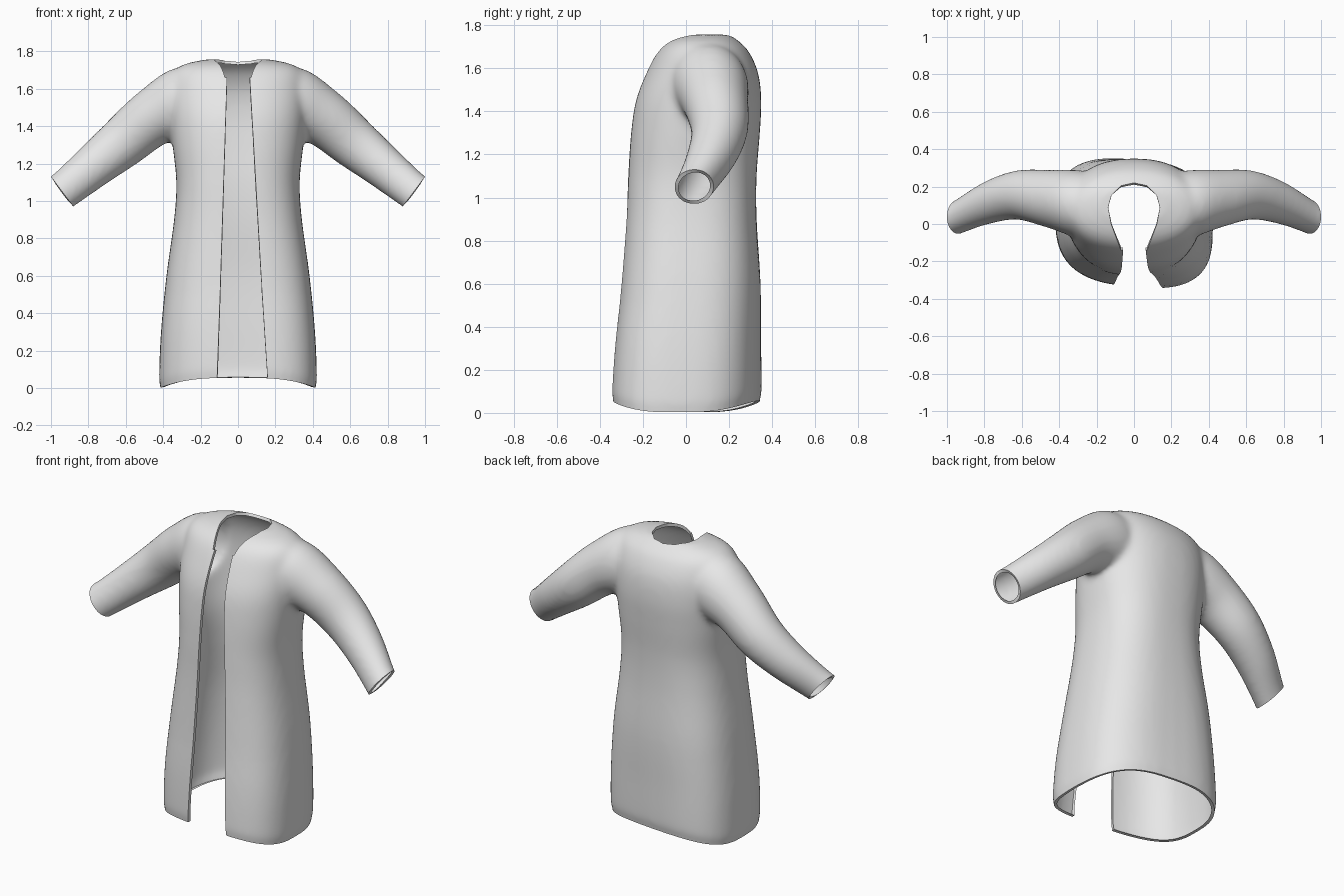
import bpy, bmesh, math
from mathutils import Vector

if "Cube" in bpy.data.objects:
    bpy.data.objects.remove(bpy.data.objects["Cube"])


def smooth_path(keys, steps=5):
    """Catmull-Rom resampling of a list of equal-length tuples."""
    out = []
    for i in range(len(keys) - 1):
        a, b, c, d = (Vector(keys[min(max(k, 0), len(keys) - 1)]) for k in (i - 1, i, i + 1, i + 2))
        for s in range(steps):
            t = s / steps
            out.append(0.5 * (2 * b + (c - a) * t + (2 * a - 5 * b + 4 * c - d) * t * t
                              + (3 * b - a - 3 * c + d) * t ** 3))
    return out + [Vector(keys[-1])]


def loft(bm, rings):
    """Closed solid through rings of points."""
    loops = [[bm.verts.new(p) for p in ring] for ring in rings]
    n = len(loops[0])
    for a, b in zip(loops, loops[1:]):
        for i in range(n):
            bm.faces.new((a[i], a[(i + 1) % n], b[(i + 1) % n], b[i]))
    bm.faces.new(loops[0][::-1])
    bm.faces.new(loops[-1])


def spow(v, e):
    return math.copysign(abs(v) ** e, v)


def to_object(bm, name):
    bmesh.ops.recalc_face_normals(bm, faces=bm.faces)
    mesh = bpy.data.meshes.new(name)
    bm.to_mesh(mesh)
    bm.free()
    ob = bpy.data.objects.new(name, mesh)
    bpy.context.collection.objects.link(ob)
    return ob


ANGLES = [2 * math.pi * i / 48 for i in range(48)]
bm = bmesh.new()

# Body: height, half width, front y, back y, squareness
BODY = [(-0.15, .40, -.32, .325, 2.8), (0.0, .415, -.332, .335, 2.8), (.06, .422, -.337, .345, 2.8),
        (.3, .412, -.325, .345, 2.8), (.6, .383, -.30, .345, 2.7), (.9, .342, -.28, .328, 2.6),
        (1.1, .33, -.272, .328, 2.5), (1.3, .35, -.258, .343, 2.4), (1.45, .365, -.235, .35, 2.3),
        (1.58, .37, -.185, .335, 2.2), (1.68, .35, -.13, .29, 2.2), (1.73, .29, -.07, .24, 2.2),
        (1.757, .17, .01, .2, 2.2)]
rings = []
for z, hw, yf, yb, e in smooth_path(BODY):
    cy, ry = (yf + yb) / 2, (yb - yf) / 2
    shear = 0.09 * max(0, 1 - max(z, 0) / 1.1)      # lower part hangs slightly twisted
    ring = []
    for a in ANGLES:
        x = hw * spow(math.cos(a), 2 / e)
        ring.append((x, cy + ry * spow(math.sin(a), 2 / e) - shear * x, z))
    rings.append(ring)
loft(bm, rings)

# Sleeves: centre x, y, z, radius in the hanging plane, radius in y
SLEEVE = [(.12, .09, 1.58, .13, .14), (.28, .105, 1.53, .19, .18), (.455, .135, 1.445, .155, .155),
          (.62, .155, 1.31, .137, .132), (.78, .115, 1.18, .117, .115), (.94, .038, 1.05, .102, .092),
          (1.06, -.02, .96, .1, .09)]
path = smooth_path(SLEEVE)
for side in (-1, 1):
    rings = []
    for i, (x, y, z, r, ry) in enumerate(path):
        p, q = path[max(i - 1, 0)], path[min(i + 1, len(path) - 1)]
        d = Vector((q[0] - p[0], 0, q[2] - p[2])).normalized()
        rings.append([(side * (x - d.z * r * math.cos(a)), y + ry * math.sin(a),
                       z + d.x * r * math.cos(a)) for a in ANGLES])
    loft(bm, rings)

# Fuse body and sleeves into one smooth skin
solid = to_object(bm, "coat_solid")
mod = solid.modifiers.new("fuse", 'REMESH')
mod.mode, mod.voxel_size = 'VOXEL', 0.015
mod = solid.modifiers.new("soften", 'SMOOTH')
mod.factor, mod.iterations = 0.5, 16
fused = solid.evaluated_get(bpy.context.evaluated_depsgraph_get())
bm = bmesh.new()
bm.from_mesh(fused.to_mesh())
bpy.data.objects.remove(solid)


def cut(co, no, near=lambda c: True, clear=False):
    faces = [f for f in bm.faces if near(f.calc_center_median())]
    geom = set(faces)
    for f in faces:
        geom.update(f.edges, f.verts)
    bmesh.ops.bisect_plane(bm, geom=list(geom), dist=1e-5, plane_co=co, plane_no=no, clear_outer=clear)


def remove(inside):
    bmesh.ops.delete(bm, geom=[f for f in bm.faces if inside(f.calc_center_median())], context='FACES')


# Open hem and cuffs
cut((0, 0, 0), (0, 0, -1), clear=True)
for side in (-1, 1):
    cut((side * .94, .035, 1.05), (side * .8, 0, -.6), lambda c: c.x * side > .6, clear=True)

# Neck opening
half = [(.07, .205), (.12, .155), (.138, .09), (.122, 0), (.07, -.14)]
neck = [(0, .22)] + half + [(-x, y) for x, y in half[::-1]]
planes = []
for (x0, y0), (x1, y1) in zip(neck, neck[1:] + neck[:1]):
    planes.append((Vector((x0, y0, 0)), Vector((y0 - y1, x1 - x0, 0))))
for co, no in planes:
    cut(co, no, lambda c: c.z > 1.5 and abs(c.x) < .25 and -.25 < c.y < .28)
remove(lambda c: c.z > 1.5 and all((c - co).dot(no) < 0 for co, no in planes))

# Front opening, widening toward the hem
edges = []
for side, top, low in ((-1, .06, .11), (1, .065, .155)):
    co, no = Vector((side * low, 0, .05)), Vector((side * 1.57, 0, low - top))
    edges.append((co, no))
    cut(co, no, lambda c: c.y < .02 and abs(c.x) < .25)
remove(lambda c: c.y < .02 and all((c - co).dot(no) < 0 for co, no in edges))

# Curved hem, lower at the sides
for v in bm.verts:
    if v.co.z < .5 and abs(v.co.x) < .5:
        hem = max(.003, .055 - .055 * (abs(v.co.x) / .42) ** 3)
        v.co.z += hem * (1 - v.co.z / .5)

# Turned-in fabric edges
bmesh.ops.remove_doubles(bm, verts=bm.verts, dist=0.001)
bm.normal_update()
rim = [e for e in bm.edges if e.is_boundary]
normals = {v.co.copy().freeze(): v.normal.copy() for e in rim for v in e.verts}
for v in [g for g in bmesh.ops.extrude_edge_only(bm, edges=rim)["geom"] if isinstance(g, bmesh.types.BMVert)]:
    v.co -= normals[v.co.copy().freeze()] * 0.018

coat = to_object(bm, "coat")
fabric = bpy.data.materials.new("light_grey_fabric")
fabric.diffuse_color = (.8, .8, .8, 1)
fabric.use_nodes = True
fabric.node_tree.nodes["Principled BSDF"].inputs["Base Color"].default_value = fabric.diffuse_color
coat.data.materials.append(fabric)
bpy.context.view_layer.objects.active = coat
coat.select_set(True)
bpy.ops.object.shade_smooth_by_angle(angle=math.radians(60))
